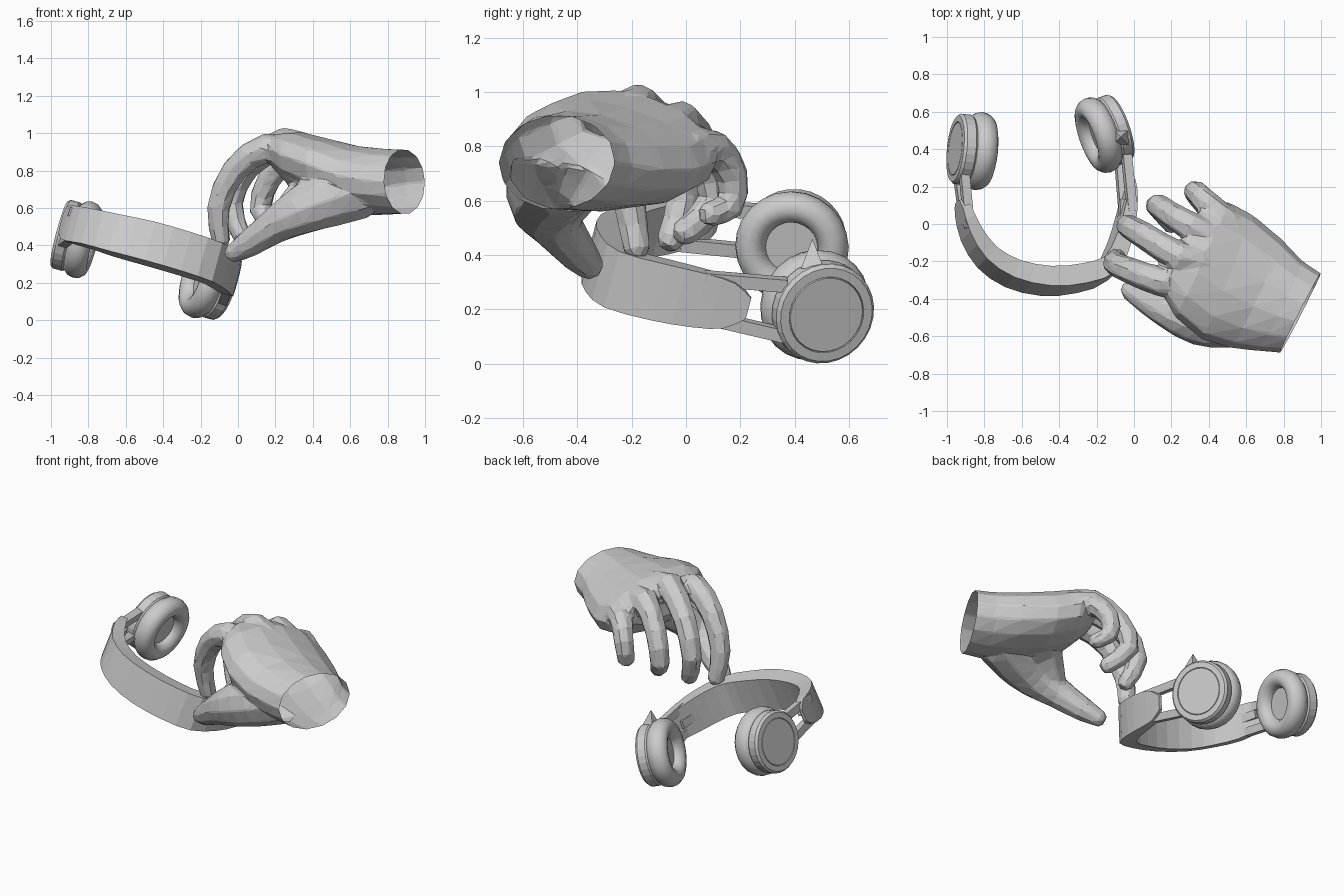
import bpy, bmesh, math
from mathutils import Vector

if "Cube" in bpy.data.objects:
    bpy.data.objects.remove(bpy.data.objects["Cube"])

GREY = (0.6, 0.6, 0.6, 1)
mat = bpy.data.materials.new("plain grey")
mat.use_nodes = True
mat.diffuse_color = GREY
mat.node_tree.nodes["Principled BSDF"].inputs["Base Color"].default_value = GREY


def loft(name, rings, caps=True, closed=False):
    """Skin a list of equal-length point rings."""
    bm = bmesh.new()
    rows = [[bm.verts.new(p) for p in ring] for ring in rings]
    n = len(rows[0])
    pairs = list(zip(rows, rows[1:]))
    if closed:
        pairs.append((rows[-1], rows[0]))
    for a, b in pairs:
        for i in range(n):
            j = (i + 1) % n
            bm.faces.new((a[i], a[j], b[j], b[i]))
    if caps:
        bm.faces.new(rows[0][::-1])
        bm.faces.new(rows[-1])
    bmesh.ops.remove_doubles(bm, verts=bm.verts, dist=0.0005)
    bmesh.ops.recalc_face_normals(bm, faces=bm.faces)
    me = bpy.data.meshes.new(name)
    bm.to_mesh(me)
    bm.free()
    me.materials.append(mat)
    ob = bpy.data.objects.new(name, me)
    bpy.context.collection.objects.link(ob)
    return ob


def ellipse(c, a, b, n):
    return [c + a * math.cos(2 * math.pi * i / n) + b * math.sin(2 * math.pi * i / n)
            for i in range(n)]


def smooth_path(pts, steps):
    """Catmull-Rom through vectors of any size."""
    pts = [Vector(p) for p in pts]
    out = []
    for i in range(len(pts) - 1):
        p0, p1, p2 = pts[max(i - 1, 0)], pts[i], pts[i + 1]
        p3 = pts[min(i + 2, len(pts) - 1)]
        for s in range(steps):
            t = s / steps
            out.append(0.5 * (2 * p1 + (p2 - p0) * t + (2 * p0 - 5 * p1 + 4 * p2 - p3) * t ** 2
                              + (3 * p1 - p0 - 3 * p2 + p3) * t ** 3))
    return out + [pts[-1]]


def tangent(path, i):
    return (path[min(i + 1, len(path) - 1)] - path[max(i - 1, 0)]).normalized()


def limb(name, pts, sides=8, ref=(0.5, 1, 0)):
    """Rounded tube; each point is x, y, z, radius."""
    path = smooth_path(pts, 2)
    centres = [p.to_3d() for p in path]
    rings = []
    for i, p in enumerate(path):
        t = tangent(centres, i)
        a = t.cross(Vector(ref)).normalized()
        rings.append(ellipse(centres[i], a * p[3], a.cross(t) * p[3], sides))
    end, r = centres[-1], path[-1][3]
    rings.append(ellipse(end + t * r * 0.6, a * r * 0.6, a.cross(t) * r * 0.6, sides))
    return loft(name, rings)


def bar(name, p, q, half, ref):
    """Square rod from p to q."""
    p, q = Vector(p), Vector(q)
    t = (q - p).normalized()
    a = t.cross(Vector(ref)).normalized() * half
    b = a.cross(t)
    return loft(name, [[c + a + b, c - a + b, c - a - b, c + a - b] for c in (p, q)])


def lathe(name, profile, centre, axis, sides=28, closed=False):
    """Spin (radius, height) pairs about an axis."""
    axis = Vector(axis).normalized()
    a = axis.orthogonal().normalized()
    b = axis.cross(a)
    c = Vector(centre)
    return loft(name, [ellipse(c + axis * h, a * r, b * r, sides) for r, h in profile],
                False, closed)


# Palm: centre, half width, half height, running from past the wrist to the knuckles
sections = [
    ((0.98, -0.52, 0.74), (0.109, 0.213, 0), 0.174),
    ((0.89, -0.475, 0.74), (0.109, 0.213, 0), 0.174),
    ((0.79, -0.44, 0.74), (0.115, 0.24, -0.01), 0.178),
    ((0.66, -0.375, 0.745), (0.135, 0.29, -0.03), 0.183),
    ((0.5, -0.285, 0.775), (0.135, 0.335, -0.06), 0.187),
    ((0.36, -0.19, 0.82), (0.14, 0.31, -0.07), 0.175),
    ((0.25, -0.13, 0.87), (0.11, 0.22, -0.06), 0.11),
]
palm_rings = []
for c, w, h in sections:
    palm_rings.append(ellipse(Vector(c), Vector(w), Vector((0.05, 0, 1)) * h, 14))
hand_parts = [
    loft("palm", palm_rings),
    limb("index_finger", [(0.32, -0.32, 0.87, 0.09), (0.15, -0.31, 0.92, 0.08),
                          (-0.02, -0.25, 0.8, 0.072), (-0.105, -0.21, 0.6, 0.064),
                          (-0.09, -0.18, 0.42, 0.052)]),
    limb("middle_finger", [(0.4, -0.2, 0.88, 0.09), (0.25, -0.18, 0.95, 0.083),
                           (0.05, -0.06, 0.82, 0.072), (-0.035, -0.01, 0.62, 0.064),
                           (0.02, -0.06, 0.45, 0.052)]),
    limb("ring_finger", [(0.44, -0.08, 0.84, 0.09), (0.31, -0.02, 0.89, 0.08),
                         (0.17, 0.07, 0.76, 0.068), (0.12, 0.1, 0.59, 0.062),
                         (0.21, -0.01, 0.48, 0.052)]),
    limb("little_finger", [(0.5, 0.0, 0.78, 0.09), (0.4, 0.1, 0.79, 0.073),
                           (0.335, 0.17, 0.69, 0.062), (0.325, 0.16, 0.58, 0.056),
                           (0.38, 0.08, 0.55, 0.048)]),
    limb("thumb", [(0.66, -0.46, 0.7, 0.16), (0.48, -0.505, 0.65, 0.16),
                   (0.33, -0.515, 0.58, 0.13), (0.19, -0.47, 0.5, 0.095),
                   (0.06, -0.4, 0.41, 0.074), (-0.03, -0.35, 0.355, 0.052)], 10, (0, 0, 1)),
    limb("thumb_web", [(0.5, -0.33, 0.72, 0.14), (0.38, -0.39, 0.68, 0.12),
                       (0.25, -0.45, 0.56, 0.08)], 8, (0, 0, 1)),
]

# Weld the hand into one faceted skin
bm = bmesh.new()
for part in hand_parts:
    bm.from_mesh(part.data)
    bpy.data.objects.remove(part)
hand_mesh = bpy.data.meshes.new("hand")
bm.to_mesh(hand_mesh)
bm.free()
hand = bpy.data.objects.new("hand", hand_mesh)
bpy.context.collection.objects.link(hand)
remesh = hand.modifiers.new("weld", "REMESH")
remesh.mode = "VOXEL"
remesh.voxel_size = 0.014
relax = hand.modifiers.new("relax", "SMOOTH")
relax.factor = 0.5
relax.iterations = 2
facet = hand.modifiers.new("facet", "DECIMATE")
facet.ratio = 0.05
skin = bpy.data.meshes.new_from_object(hand.evaluated_get(bpy.context.evaluated_depsgraph_get()))
hand.modifiers.clear()

# Cut the wrist open
bm = bmesh.new()
bm.from_mesh(skin)
bmesh.ops.bisect_plane(bm, geom=bm.verts[:] + bm.edges[:] + bm.faces[:], clear_outer=True,
                       plane_co=(0.89, -0.475, 0.74), plane_no=(0.89, -0.456, 0.04))
for f in bm.faces:
    f.smooth = False
    f.material_index = 0
bm.to_mesh(skin)
bm.free()
skin.materials.clear()
skin.materials.append(mat)
hand.data = skin

# Headband: centre line with half height, thicker in the middle
band = smooth_path([
    (-0.935, 0.12, 0.525, 0.04), (-0.925, 0.07, 0.525, 0.085), (-0.89, -0.06, 0.515, 0.1),
    (-0.805, -0.2, 0.5, 0.1), (-0.66, -0.3, 0.465, 0.105), (-0.47, -0.345, 0.42, 0.11),
    (-0.28, -0.33, 0.365, 0.11), (-0.12, -0.265, 0.31, 0.11), (-0.045, -0.1, 0.265, 0.11),
    (-0.02, 0.05, 0.235, 0.105), (-0.015, 0.16, 0.215, 0.088), (-0.015, 0.23, 0.205, 0.04)], 2)
WIDE = Vector((0.25, 0.25, 0.93)).normalized()
line = [p.to_3d() for p in band]
band_rings = []
for i, p in enumerate(band):
    inward = WIDE.cross(tangent(line, i)).normalized()
    thick = inward * (0.02 + 0.09 * math.sin(math.pi * i / (len(band) - 1)))
    up = WIDE * p[3]
    outer = line[i] - inward * 0.012
    band_rings.append([outer - up, outer + up, outer + up + thick, outer - up + thick])
loft("headband", band_rings)

# Ear cups: soft ring cushion, rounded shell with a grooved flat cap
shell = [(0, -0.01), (0.12, -0.01), (0.165, 0.03), (0.178, 0.05), (0.19, 0.065), (0.19, 0.115),
         (0.178, 0.13), (0.145, 0.131), (0.143, 0.127), (0.14, 0.131), (0, 0.131)]
cushion = [(0.152 + 0.058 * math.cos(k * math.pi / 6), 0.066 * math.sin(k * math.pi / 6))
           for k in range(12)]
cups = {"right": ((-0.83, 0.39, 0.43), (-0.95, 0.1, 0.25)),
        "left": ((-0.19, 0.475, 0.215), (0.91, 0.32, -0.27))}
for side, (centre, axis) in cups.items():
    pad = lathe(side + "_cushion", cushion, centre, axis, 24, closed=True)
    for f in pad.data.polygons:
        f.use_smooth = True
    lathe(side + "_ear_shell", shell, centre, axis)

# Forks joining the band to the cups
forks = {"left": [((-0.01, 0.07, 0.315), (-0.04, 0.37, 0.29)),
                  ((-0.055, 0.08, 0.17), (-0.08, 0.38, 0.1))],
         "right": [((-0.88, -0.02, 0.575), (-0.91, 0.29, 0.56)),
                   ((-0.9, -0.02, 0.44), (-0.94, 0.27, 0.41))]}
for side, prongs in forks.items():
    for level, (p, q) in zip(("upper", "lower"), prongs):
        bar(f"{side}_{level}_prong", p, q, 0.024, WIDE)
bar("left_slider", (-0.06, 0.0, 0.25), (-0.05, 0.13, 0.23), 0.025, WIDE)
bar("right_slider", (-0.87, -0.03, 0.52), (-0.895, 0.08, 0.52), 0.025, WIDE)

# Pointed hinge on the left cup
lathe("left_hinge_point", [(0.06, 0), (0.0, 0.11)], (-0.07, 0.465, 0.35), (0, 0, 1), 4)
